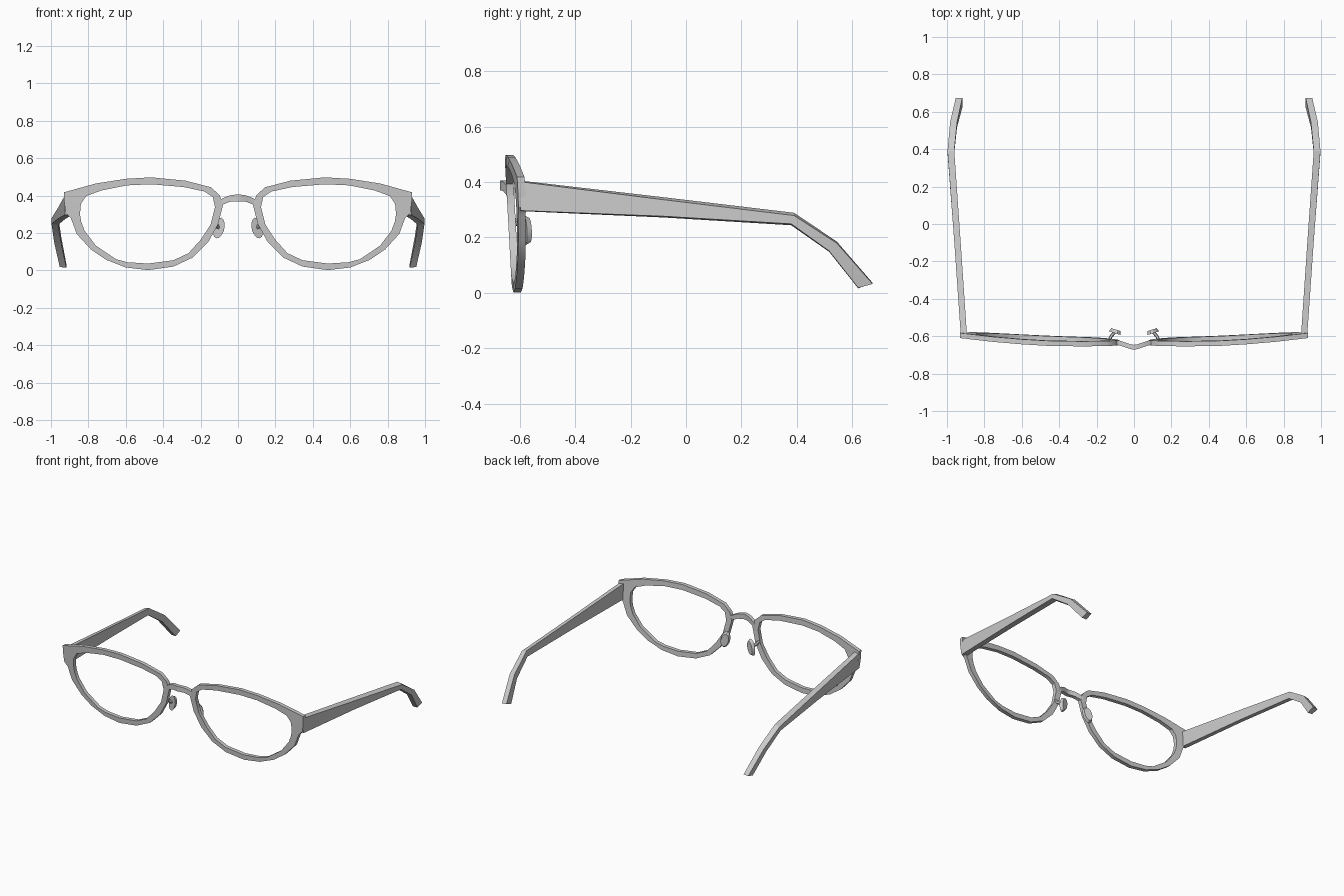
import bpy, bmesh, math
from mathutils import Vector, Matrix

if "Cube" in bpy.data.objects:
    bpy.data.objects.remove(bpy.data.objects["Cube"])


def finish(name, bm, mirror=True, angle=30):
    bmesh.ops.recalc_face_normals(bm, faces=bm.faces[:])
    me = bpy.data.meshes.new(name)
    bm.to_mesh(me)
    bm.free()
    ob = bpy.data.objects.new(name, me)
    bpy.context.collection.objects.link(ob)
    bpy.ops.object.select_all(action='DESELECT')
    ob.select_set(True)
    bpy.context.view_layer.objects.active = ob
    bpy.ops.object.shade_smooth_by_angle(angle=math.radians(angle))
    if mirror:
        mod = ob.modifiers.new("mirror", 'MIRROR')
        mod.use_axis[0] = True
        mod.use_clip = False
        mod.use_mirror_merge = False
    return ob


def loft(sections, closed=False):
    """Skin a list of equal-length sections; cap the ends unless closed."""
    bm = bmesh.new()
    rings = [[bm.verts.new(p) for p in s] for s in sections]
    n = len(rings[0])
    pairs = list(zip(rings, rings[1:]))
    if closed:
        pairs.append((rings[-1], rings[0]))
    for a, b in pairs:
        for i in range(n):
            j = (i + 1) % n
            bm.faces.new((a[i], a[j], b[j], b[i]))
    if not closed:
        bm.faces.new(rings[0])
        bm.faces.new(rings[-1])
    return bm


# rim: outer x, z and inner x, z around one lens opening
RIM = [
    (.080, .350, .123, .340), (.098, .402, .135, .393), (.145, .445, .178, .422),
    (.280, .480, .290, .446), (.465, .498, .465, .461), (.600, .490, .595, .455),
    (.760, .465, .730, .428), (.930, .418, .813, .397), (.930, .375, .840, .355),
    (.922, .310, .845, .302), (.893, .278, .838, .260), (.862, .195, .820, .212),
    (.786, .112, .760, .133), (.705, .057, .652, .060), (.600, .016, .590, .044),
    (.480, .002, .480, .037), (.345, .021, .345, .055), (.240, .070, .265, .092),
    (.160, .150, .198, .166), (.107, .246, .146, .246),
]


def front_y(x, z):
    return -.628 - .055 * z + .09 * max(0, x - .3) ** 1.7


T = .027
sections = []
for ox, oz, ix, iz in RIM:
    yo, yi = front_y(ox, oz), front_y(ix, iz)
    sections.append([(ox, yo, oz), (ix, yi, iz), (ix, yi + T, iz), (ox, yo + T, oz)])
finish("rim", loft(sections, closed=True))

# bridge: small arch bowed forward; x, top z, bottom z, front y
half = [(.10, .375, .340, -.645), (.075, .389, .355, -.650),
        (.045, .401, .367, -.660), (.018, .405, .370, -.669)]
arch = [(-x, t, b, y) for x, t, b, y in half] + [(0, .406, .370, -.672)] + half[::-1]
finish("bridge", loft([[(x, y, b), (x, y, t), (x, y + .026, t), (x, y + .026, b)]
                       for x, t, b, y in arch]), mirror=False)

# temple: inner x, outer x, then (y, z) of top and bottom edge, outer edge inset
TEMPLE = [
    (.893, .926, -.597, .405, -.597, .295, .004),
    (.928, .962, -.080, .345, -.080, .272, .009),
    (.961, .997, .390, .289, .380, .244, .010),
    (.946, .983, .545, .185, .517, .148, .006),
    (.918, .953, .674, .036, .622, .016, .004),
]
sections = []
for xi, xo, yt, zt, yb, zb, d in TEMPLE:
    sections.append([(xi, yt, zt), (xo, yt, zt - d), (xo, yb, zb + d / 2), (xi, yb, zb)])
temple = loft(sections)
finish("temple", temple, angle=25)

# nose pad: flattened rounded disc leaning back and outward
bm = bmesh.new()
bmesh.ops.create_cone(bm, cap_ends=True, segments=14, radius1=1, radius2=.8, depth=1)
normal = Vector((-.3, .95, .0)).normalized()
up = Vector((-.28, 0, 1))
up = (up - normal * up.dot(normal)).normalized()
side = up.cross(normal)
basis = Matrix((side * .031, up * .057, normal * .02)).transposed().to_4x4()
bmesh.ops.transform(bm, verts=bm.verts[:],
                    matrix=Matrix.Translation((.100, -.574, .227)) @ basis)
finish("nose_pad", bm)

# nose pad arm: short bent stem from rim to pad
ARM = [(.132, -.622, .262), (.124, -.603, .248), (.102, -.576, .230)]
sections = []
for p in ARM:
    a, b = Vector((.8, .6, 0)) * .009, Vector((0, 0, .013))
    sections.append([Vector(p) + a * math.cos(k * math.tau / 6) + b * math.sin(k * math.tau / 6)
                     for k in range(6)])
finish("nose_pad_arm", loft(sections))
